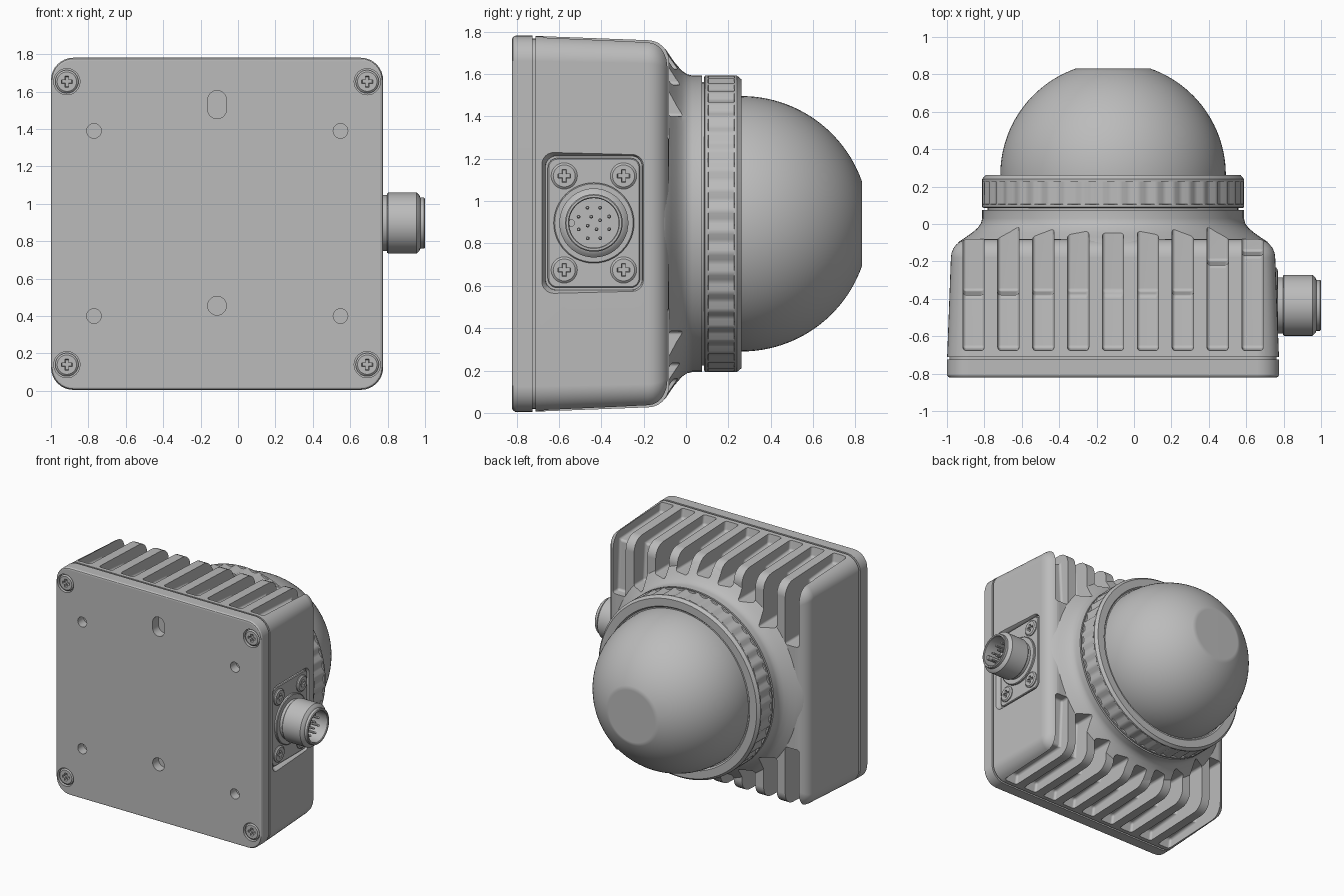
import bpy, bmesh
from math import sin, cos, pi, sqrt, radians

if "Cube" in bpy.data.objects:
    bpy.data.objects.remove(bpy.data.objects["Cube"])

CX, CZ, HALF = -0.112, 0.893, 0.887      # housing centre and half width
PY, PZ = -0.435, 0.897                   # connector centre on the side

grey = bpy.data.materials.new("housing grey")
grey.use_nodes = True
grey.diffuse_color = (0.5, 0.5, 0.5, 1)
grey.node_tree.nodes["Principled BSDF"].inputs["Base Color"].default_value = (0.5, 0.5, 0.5, 1)


# Outlines in a (u, v) plane
def rounded(u, v, hu, hv, r, n=8):
    pts = []
    for q, (su, sv) in enumerate([(1, 1), (-1, 1), (-1, -1), (1, -1)]):
        for k in range(n + 1):
            a = (q + k / n) * pi / 2
            pts.append((u + su * (hu - r) + r * cos(a), v + sv * (hv - r) + r * sin(a)))
    return pts


def circle(u, v, r, n=32):
    return [(u + r * cos(2 * pi * k / n), v + r * sin(2 * pi * k / n)) for k in range(n)]


def plus(u, v, s, t):
    corner = [(s, -t), (s, t), (t, t)]
    pts = []
    for q in range(4):
        c, d = round(cos(q * pi / 2)), round(sin(q * pi / 2))
        pts += [(u + a * c - b * d, v + a * d + b * c) for a, b in corner]
    return pts


# Stacks of outlines along y or x become closed solids in one object
def solid(name, stacks, axis="Y"):
    bm = bmesh.new()
    for stack in stacks:
        rings = []
        for w, pts in stack:
            rings.append([bm.verts.new((a, w, b) if axis == "Y" else (w, a, b)) for a, b in pts])
        for lo, hi in zip(rings, rings[1:]):
            for k in range(len(lo)):
                j = (k + 1) % len(lo)
                bm.faces.new((lo[k], lo[j], hi[j], hi[k]))
        bm.faces.new(rings[0])
        bm.faces.new(rings[-1])
    return finish_mesh(name, bm)


def finish_mesh(name, bm):
    bmesh.ops.recalc_face_normals(bm, faces=bm.faces)
    me = bpy.data.meshes.new(name)
    bm.to_mesh(me)
    bm.free()
    me.materials.append(grey)
    ob = bpy.data.objects.new(name, me)
    bpy.context.collection.objects.link(ob)
    return ob


def turned(profile, u, v, n=32):
    return [(w, circle(u, v, r, n)) for w, r in profile]


def cut(ob, *cutters):
    for c in cutters:
        m = ob.modifiers.new("cut", "BOOLEAN")
        m.object, m.operation, m.solver = c, "DIFFERENCE", "EXACT"
        c.hide_render = True
    dg = bpy.context.evaluated_depsgraph_get()
    dg.update()
    me = bpy.data.meshes.new_from_object(ob.evaluated_get(dg))
    ob.modifiers.clear()
    ob.data = me


# Finned housing with filleted front edge
def housing_ring(y, inset):
    return y, rounded(CX, CZ, HALF - inset, HALF - inset, 0.12 - inset * 0.5)

layers = [housing_ring(-0.71, 0)]
layers += [housing_ring(-0.18 + 0.1 * sin(k * pi / 12), 0.02 + 0.1 * (1 - cos(k * pi / 12)))
           for k in range(7)]
housing = solid("housing", [layers])

# Flared collar under the ring
collar = solid("collar", [turned([(-0.11, 0.835), (-0.095, 0.825), (-0.07, 0.787), (-0.045, 0.752),
                                  (-0.02, 0.723), (0.005, 0.706), (0.03, 0.7), (0.075, 0.7),
                                  (0.075, 0.67), (0.1, 0.67)], CX, CZ, 96)])

# Cooling slots, above and below
bm = bmesh.new()
for i in range(9):
    dx = (i - 4) * 0.1865
    end = max(0.4, sqrt(0.755 ** 2 - dx ** 2))
    back = {8: -0.15, 7: -0.2}.get(i, -0.36)
    side = [(-0.7, 1.02), (-0.665, 0.81), (back - 0.02, 0.785), (back, end), (0.06, end), (0.06, 1.02)]
    for s in (1, -1):
        a, b = [[bm.verts.new((CX + dx + h, y, CZ + s * z)) for y, z in side] for h in (-0.057, 0.057)]
        bm.faces.new(a)
        bm.faces.new(b)
        for k in range(len(side)):
            j = (k + 1) % len(side)
            bm.faces.new((a[k], a[j], b[j], b[k]))
bmesh.ops.recalc_face_normals(bm, faces=bm.faces)
bmesh.ops.bevel(bm, geom=bm.edges[:], offset=0.035, segments=4, profile=0.5,
                affect="EDGES", clamp_overlap=True)
slots = finish_mesh("slot_cutter", bm)

# Recess for the connector flange
recess = solid("recess_cutter", [[(0.735, rounded(PY, PZ, 0.228, 0.316, 0.05)),
                                  (0.75, rounded(PY, PZ, 0.23, 0.318, 0.05)),
                                  (0.78, rounded(PY, PZ, 0.25, 0.338, 0.06))]], "X")
cut(housing, slots, recess)
cut(collar, slots)

# Cover plate and gasket
def plate_ring(y, inset):
    return y, rounded(CX, CZ, HALF + 0.001 - inset, HALF + 0.001 - inset, 0.12 - inset)

gasket = solid("gasket", [[plate_ring(-0.74, 0.014), plate_ring(-0.69, 0.014)]])
plate = solid("cover_plate", [[plate_ring(-0.822, 0.016), plate_ring(-0.817, 0.006),
                               plate_ring(-0.806, 0), plate_ring(-0.724, 0)]])
corners = [(x, z) for x in (-0.915, 0.691) for z in (0.14, 1.653)]
mounts = [(x, z) for x in (-0.77, 0.548) for z in (0.4, 1.39)]
holes = [turned([(-0.85, 0.07), (-0.785, 0.07)], x, z) for x, z in corners]
holes += [turned([(-0.85, 0.039), (-0.75, 0.039)], x, z) for x, z in mounts]
holes.append(turned([(-0.85, 0.05), (-0.75, 0.05)], CX, 0.455))
holes.append([(y, rounded(CX, 1.53, 0.05, 0.075, 0.0495)) for y in (-0.85, -0.75)])
cut(plate, solid("hole_cutter", holes))


# Cross-head screws
def screws(name, spots, top, out, axis):
    heads, crosses = [], []
    for u, v in spots:
        heads.append(turned([(top - out * 0.04, 0.062), (top - out * 0.008, 0.062), (top, 0.052)], u, v))
        crosses.append([(top - out * 0.02, plus(u, v, 0.026, 0.008)),
                        (top + out * 0.02, plus(u, v, 0.034, 0.011))])
    ob = solid(name, heads, axis)
    cut(ob, solid(name + "_cutter", crosses, axis))
    return ob

screws("plate_screws", corners, -0.818, -1, "Y")
side_spots = [(PY + a, PZ + b) for a in (-0.14, 0.14) for b in (-0.222, 0.222)]

# Side connector: flange, socket, pins
flange = solid("connector_flange", [[(0.725, rounded(PY, PZ, 0.218, 0.306, 0.045)),
                                     (0.748, rounded(PY, PZ, 0.218, 0.306, 0.045)),
                                     (0.753, rounded(PY, PZ, 0.213, 0.301, 0.04))]], "X")
screws("connector_screws", side_spots, 0.768, 1, "X")
socket = solid("connector_socket", [turned(
    [(0.74, 0.19), (0.765, 0.19), (0.77, 0.185), (0.77, 0.15), (0.797, 0.15), (0.797, 0.158),
     (0.803, 0.163), (0.955, 0.163), (0.97, 0.148), (0.975, 0.136), (0.995, 0.136), (1.0, 0.131),
     (1.0, 0.121), (0.995, 0.117), (0.86, 0.117)], PY, PZ, 48)], "X")
spots = [(PY + r * cos(2 * pi * k / n + 0.4), PZ + r * sin(2 * pi * k / n + 0.4))
         for r, n in ((0.078, 8), (0.032, 4)) for k in range(n)]
solid("connector_pins", [turned([(0.85, 0.009), (0.95, 0.009), (0.957, 0.005)], u, v, 10)
                         for u, v in spots], "X")
solid("connector_key", [turned([(0.85, 0.018), (0.97, 0.018)], PY - 0.108, PZ, 12)], "X")

# Retaining ring with grip notches
def ring_outline(r, notch=0):
    n = 176
    return [(CX + (r - notch * (k % 4 < 2)) * cos(2 * pi * k / n),
             CZ + (r - notch * (k % 4 < 2)) * sin(2 * pi * k / n)) for k in range(n)]

rows = [(0.085, 0.69, 0), (0.09, 0.7, 0), (0.104, 0.7, 0), (0.106, 0.7, 0.012), (0.226, 0.7, 0.012),
        (0.228, 0.7, 0), (0.24, 0.7, 0), (0.262, 0.682, 0), (0.262, 0.622, 0), (0.25, 0.612, 0)]
solid("retaining_ring", [[(y, ring_outline(r, d)) for y, r, d in rows]])

# Dome with flat tip
R, N = 0.603, 24
tip = sqrt(R * R - 0.2 ** 2)
steps = [k / N * pi / 2 * 0.784 for k in range(N + 1)]
solid("dome", [turned([(0.2, R)] + [(0.262 + tip * sin(a) / sin(steps[-1]),
      sqrt(max(R * R - (tip * sin(a) / sin(steps[-1])) ** 2, 0.04))) for a in steps], CX, CZ, 96)])

# Drop the cutters, then shade smooth with sharp edges kept
for ob in list(bpy.context.collection.objects):
    if ob.name.endswith("_cutter"):
        bpy.data.objects.remove(ob)
bpy.ops.object.select_all(action="DESELECT")
for ob in bpy.context.collection.objects:
    if ob.type == "MESH" and grey.name in ob.data.materials:
        bpy.context.view_layer.objects.active = ob
        ob.select_set(True)
        bpy.ops.object.shade_smooth_by_angle(angle=radians(28))
        ob.select_set(False)
        m = ob.modifiers.new("weighted normals", "WEIGHTED_NORMAL")
        m.keep_sharp = True
